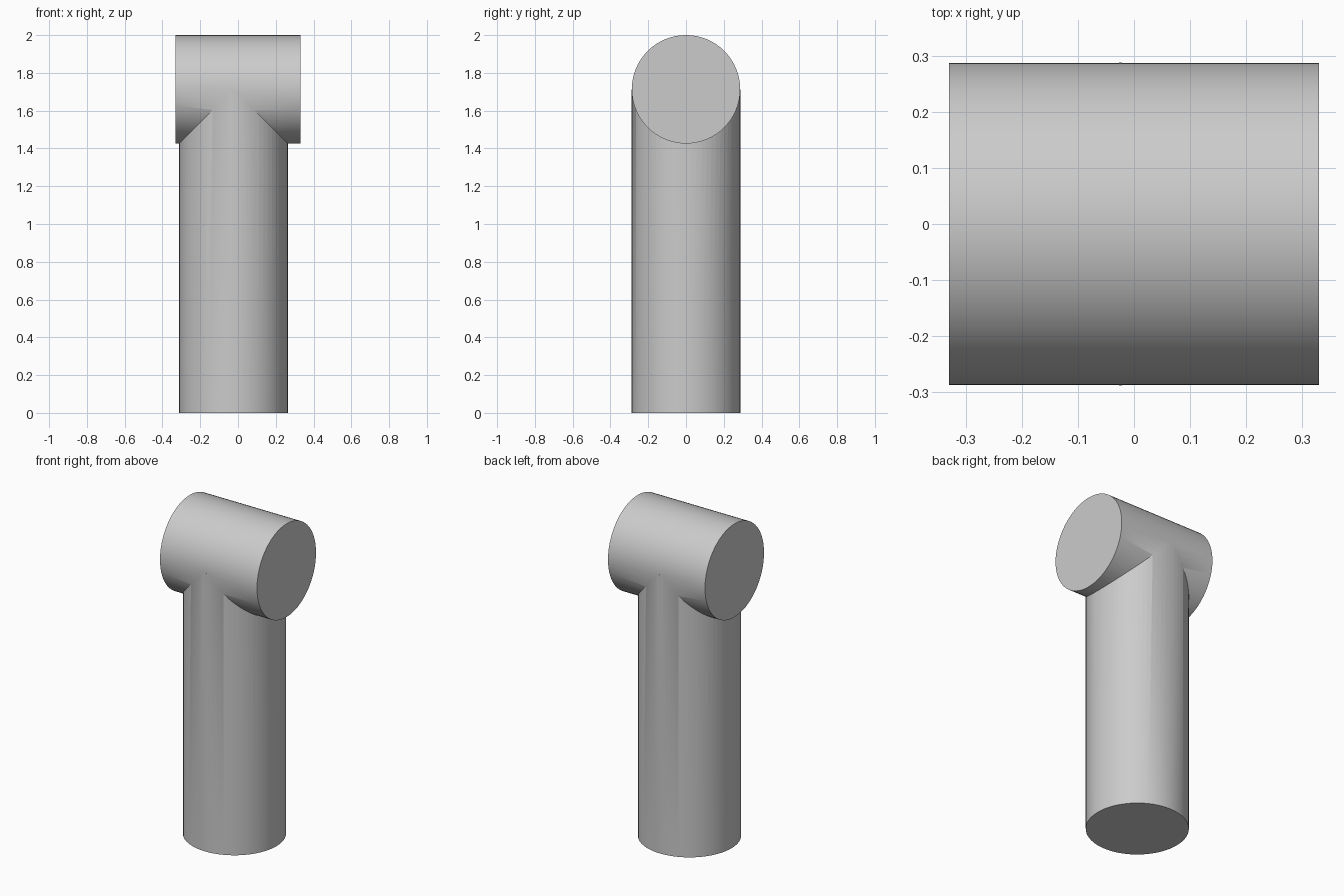
import bpy
import math

old = bpy.data.objects.get("Cube")
if old:
    bpy.data.objects.remove(old, do_unlink=True)

RADIUS = 0.287
HEAD_Z = 2 - RADIUS
SHAFT_X = -0.024

# Single plain grey finish
grey = bpy.data.materials.new("plain grey")
grey.use_nodes = True
colour = (0.6, 0.6, 0.6, 1)
grey.diffuse_color = colour
grey.node_tree.nodes["Principled BSDF"].inputs["Base Color"].default_value = colour


def cylinder(name, radius, length, location, rotation=(0, 0, 0)):
    bpy.ops.mesh.primitive_cylinder_add(
        vertices=64, radius=radius, depth=length, location=location, rotation=rotation)
    obj = bpy.context.object
    obj.name = name
    obj.data.materials.append(grey)
    return obj


# Upright shaft, ending on the axis of the crosswise head
shaft = cylinder("shaft", RADIUS + 0.0005, HEAD_Z, (SHAFT_X, 0, HEAD_Z / 2))

# Crosswise head
head = cylinder("pipe_tee", RADIUS, 0.66, (0, 0, HEAD_Z), (0, math.pi / 2, 0))

# Weld the shaft into the head
weld = head.modifiers.new("weld_shaft", "BOOLEAN")
weld.operation = "UNION"
weld.solver = "EXACT"
weld.object = shaft
bpy.ops.object.modifier_apply(modifier=weld.name)
bpy.data.objects.remove(shaft, do_unlink=True)

# Smooth walls, sharp rims
bpy.ops.object.shade_smooth_by_angle(angle=math.radians(30))
